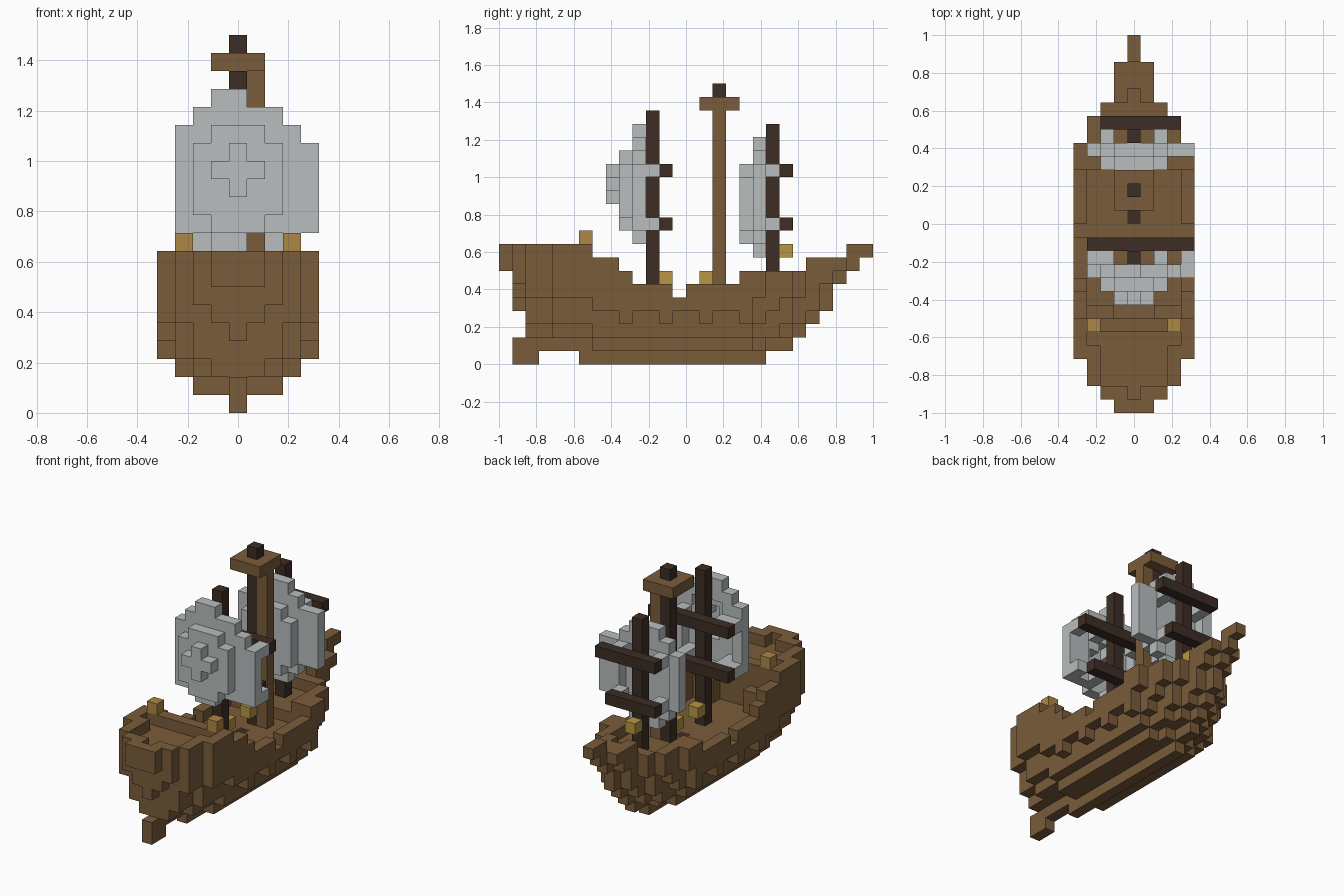
import bpy
import bmesh
from mathutils import Vector

cube = bpy.data.objects.get("Cube")
if cube:
    bpy.data.objects.remove(cube, do_unlink=True)

UNIT = 1 / 14  # edge of one block


def make_material(name, colour):
    material = bpy.data.materials.new(name)
    material.use_nodes = True
    rgba = (*colour, 1)
    material.diffuse_color = rgba
    for node in material.node_tree.nodes:
        if node.type == 'BSDF_PRINCIPLED':
            node.inputs["Base Color"].default_value = rgba
            node.inputs["Roughness"].default_value = 0.9
    return material


wood = make_material("brown wood", (0.195, 0.107, 0.042))
dark_wood = make_material("dark wood", (0.045, 0.026, 0.018))
canvas = make_material("pale canvas", (0.48, 0.51, 0.515))
amber = make_material("amber", (0.42, 0.24, 0.058))
gold = make_material("gold", (0.48, 0.31, 0.055))


def box(x, y, z):
    """Set of blocks; each argument is one index or an inclusive (low, high) pair."""
    spans = [s if isinstance(s, tuple) else (s, s) for s in (x, y, z)]
    xs, ys, zs = [range(low, high + 1) for low, high in spans]
    return {(i, j, k) for i in xs for j in ys for k in zs}


AXES = [Vector((1, 0, 0)), Vector((0, 1, 0)), Vector((0, 0, 1))]


def build(name, blocks, material):
    """Turn a set of blocks into one mesh with only its outer faces."""
    bm = bmesh.new()
    corners = {}

    def corner(point):
        key = tuple(round(c * 2) for c in point)
        if key not in corners:
            x, y, z = point
            corners[key] = bm.verts.new((x * UNIT, (y + 0.5) * UNIT - 1, (z + 0.5) * UNIT))
        return corners[key]

    for block in sorted(blocks):
        centre = Vector(block)
        for a in range(3):
            for sign in (-1, 1):
                normal = AXES[a] * sign
                if tuple(int(c) for c in centre + normal) in blocks:
                    continue
                u, v = AXES[(a + 1) % 3] / 2, AXES[(a + 2) % 3] * sign / 2
                middle = centre + normal / 2
                bm.faces.new([corner(middle + d) for d in (-u - v, u - v, u + v, v - u)])
    mesh = bpy.data.meshes.new(name)
    bm.to_mesh(mesh)
    bm.free()
    mesh.materials.append(material)
    obj = bpy.data.objects.new(name, mesh)
    bpy.context.collection.objects.link(obj)
    return obj


# Hull: for each level, first and last block for each half width, keel line outwards
levels = [
    [(6, 19)],
    [(1, 21), (7, 19), (7, 18)],
    [(2, 22), (2, 21), (4, 20), (7, 18)],
    [(2, 23), (2, 22), (2, 21), (4, 19)],
    [(1, 24), (2, 23), (2, 21), (4, 20), (7, 18)],
    [(1, 24), (1, 23), (2, 22), (2, 21), (4, 19)],
    [(1, 25), (1, 24), (1, 22), (2, 21), (4, 19)],
    [(0, 26), (0, 25), (1, 22), (2, 21), (4, 19)],
    [(0, 6), (0, 6), (1, 6), (2, 6), (4, 6)],
]
hull = set()
for k, spans in enumerate(levels):
    for half, span in enumerate(spans):
        hull |= box((-half, half), span, k)
for j in (9, 12, 15, 18):  # teeth under the side planks
    hull |= box(-4, j, 3) | box(4, j, 3)

# Open waist, rail steps and sunken decks
hull -= box((-3, 3), (7, 17), (5, 8))
hull -= box((-2, 2), (18, 21), 6)
hull -= box((-4, 4), (9, 22), 7)
hull -= box((-4, 4), (10, 17), 6)
hull -= box((-4, 4), 13, 5)
hull -= box((-2, 2), (2, 4), 8) | box((-3, 3), 5, 8) | box(0, 1, 8)
hull -= box(0, 23, 7)
for side in (-1, 1):  # steps down from the stern deck
    for i in (2, 3):
        hull |= box(side * i, 7, (5, 6))
hatch = box(0, 14, 4)
build("hull", hull - hatch, wood)
build("deck_hatch", hatch, dark_wood)
build("rudder", box(0, (1, 2), 0), wood)
build("bowsprit", box(0, (26, 27), 8), wood)

# Main mast with ladder, lookout and cap
build("main_mast", box(0, 16, (5, 18)), dark_wood)
build("mast_ladder", box(1, 16, (5, 18)), wood)
build("lookout", box((-1, 1), (15, 17), 19), wood)
build("mast_cap", box(0, 16, 20), dark_wood)

# Sail masts and yards
build("stern_mast", box(0, 11, (5, 18)), dark_wood)
build("bow_mast", box(0, 20, (6, 17)), dark_wood)
build("stern_upper_yard", box((-3, 4), 12, 14), dark_wood)
build("stern_lower_yard", box((-3, 3), 12, 10), dark_wood)
build("bow_upper_yard", box((-2, 3), 21, 14), dark_wood)
build("bow_lower_yard", box((-2, 2), 21, 10), dark_wood)


def sail(name, j, layers, ties):
    """Hollow bulging sail: layers run from the rim forwards, each one opening onto the next."""
    shapes = []
    for rows in layers:
        shape = set()
        for x, z in rows:
            shape |= box(x, 0, z)
        shapes.append(shape)
    shapes.append(set())
    blocks = set()
    for depth in range(len(layers)):
        blocks |= {(i, j - depth, k) for i, _, k in shapes[depth] - shapes[depth + 1]}
    for i in ties:
        blocks |= box(i, j + 1, 10) | box(i, j + 1, 14)
    build(name, blocks, canvas)


belly = [((-1, 1), (10, 15)), ((-2, 2), (11, 14))]
crown = [((-1, 1), 13), (0, (12, 14))]
stern_rim = [((-1, 0), (9, 17)), ((-2, 2), (10, 16)), ((-3, 3), (10, 15)), ((-3, 4), (10, 14))]
bow_rim = [((-1, 1), (8, 16)), ((-2, 2), (9, 15)), ((-3, 4), (10, 14))]
bow_belly = [((-1, 1), (9, 14)), ((-2, 2), (10, 13))]
sail("stern_sail", 10, [stern_rim, belly, crown], (-3, -2, 2, 4))
sail("bow_sail", 19, [bow_rim, bow_belly], (-2, 2))

# Lanterns on the masts and posts on the stern rail
for label, j, k in (("stern", 12, 6), ("main", 15, 6), ("bow", 21, 8)):
    build(label + "_lantern", box(0, j, k), gold)
for label, i in (("left", 3), ("right", -3)):
    build(label + "_rail_post", box(i, 6, 9), amber)
